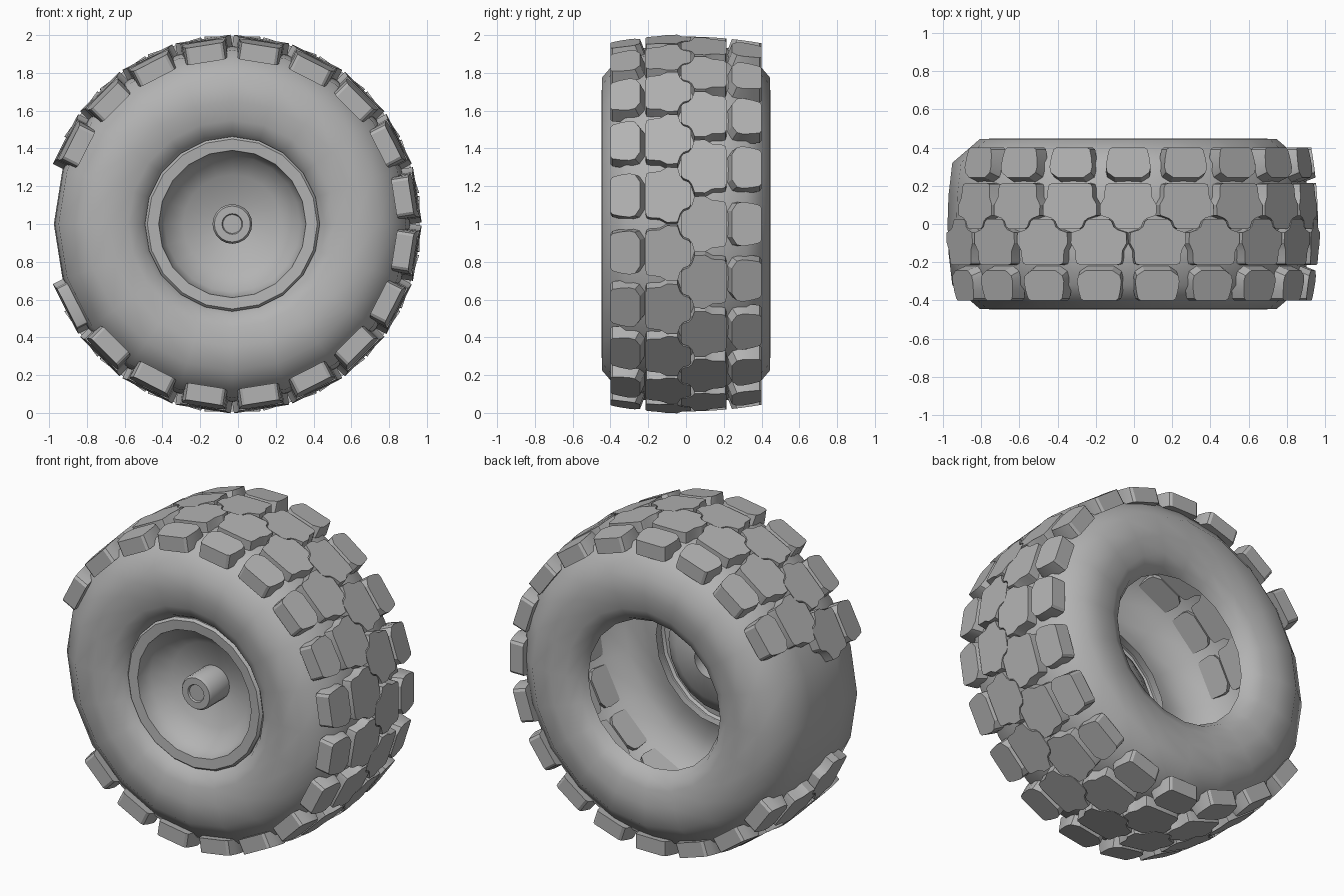
import bpy, bmesh, math
from mathutils import Vector

if "Cube" in bpy.data.objects:
    bpy.data.objects.remove(bpy.data.objects["Cube"], do_unlink=True)

CENTRE = Vector((-0.03, 0, 1.0))
STEP = 18  # degrees between lugs and between lathe segments

grey = bpy.data.materials.new("rubber_grey")
grey.use_nodes = True
grey.diffuse_color = (0.45, 0.45, 0.45, 1)
grey.node_tree.nodes["Principled BSDF"].inputs["Base Color"].default_value = (0.45, 0.45, 0.45, 1)


def finish(name, bm, angle):
    bmesh.ops.remove_doubles(bm, verts=bm.verts, dist=0.0002)
    bmesh.ops.recalc_face_normals(bm, faces=bm.faces)
    mesh = bpy.data.meshes.new(name)
    bm.to_mesh(mesh)
    bm.free()
    mesh.materials.append(grey)
    ob = bpy.data.objects.new(name, mesh)
    ob.location = CENTRE
    bpy.context.collection.objects.link(ob)
    bpy.ops.object.select_all(action="DESELECT")
    ob.select_set(True)
    bpy.context.view_layer.objects.active = ob
    bpy.ops.object.shade_smooth_by_angle(angle=math.radians(angle))
    return ob


def polar(deg, r, t, y):
    """Point at radius r on the ray at deg, moved t along the tangent."""
    a = math.radians(deg)
    c, s = math.cos(a), math.sin(a)
    return Vector((r * c - t * s, y, r * s + t * c))


def lathe(name, profile, angle):
    bm = bmesh.new()
    rings = [[bm.verts.new(polar(k * STEP, r, 0, y)) for r, y in profile]
             for k in range(360 // STEP)]
    for k, ring in enumerate(rings):
        prev = rings[k - 1]
        for i in range(len(profile) - 1):
            bm.faces.new((prev[i], prev[i + 1], ring[i + 1], ring[i]))
    return finish(name, bm, angle)


def crown(y):
    """Outer radius of the tread across its width."""
    return 0.992 - 0.22 * y * y


def lug_row(name, half, side, first, count, depth, flare):
    """Row of lugs from half an outline, mirrored along the tangent."""
    outline = half + [(-t, y) for t, y in reversed(half)]
    inner_y = min(y for t, y in half)
    bm = bmesh.new()
    for k in range(count):
        deg = first - STEP * k
        top, base = [], []
        for t, y in outline:
            top.append(bm.verts.new(polar(deg, crown(y), t, y * side)))
            lean = flare if y < inner_y + 0.07 else 0
            base.append(bm.verts.new(polar(deg, crown(y) - depth, t, (y - lean) * side)))
        bm.faces.new(top)
        bm.faces.new(base)
        n = len(top)
        for i in range(n):
            j = (i + 1) % n
            bm.faces.new((top[i], top[j], base[j], base[i]))
    return finish(name, bm, 30)


# Tyre: half section from bead to crown, mirrored to the other side
half_section = [(0.455, 0.35), (0.485, 0.40), (0.55, 0.435), (0.65, 0.447),
                (0.775, 0.445), (0.92, 0.32), (0.94, 0.15)]
section = ([(r, -y) for r, y in half_section] + [(0.945, 0)]
           + list(reversed(half_section)))
lathe("tyre", section, 70)

# Wheel rim: lip, concave dish and protruding hub
lathe("wheel_rim", [
    (0.455, -0.31), (0.463, -0.375), (0.45, -0.39), (0.39, -0.385), (0.385, -0.36),
    (0.36, -0.30), (0.26, -0.23), (0.105, -0.19), (0.105, -0.355), (0.095, -0.37),
    (0.055, -0.37), (0.05, -0.36), (0, -0.36)], 35)

# Tread lugs: blunt shoulder blocks and interlocking centre blocks
shoulder = [(0.085, 0.4), (0.1, 0.39), (0.11, 0.35), (0.117, 0.3), (0.11, 0.27), (0.07, 0.243)]
centre = [(0.09, 0.215), (0.115, 0.208), (0.122, 0.19), (0.125, 0.14), (0.148, 0.1),
          (0.146, 0.045), (0.1, 0.03), (0.08, 0.015), (0.068, -0.015), (0.05, -0.027)]
lug_row("front_shoulder_lugs", shoulder, -1, 153, 17, 0.09, 0.035)
lug_row("front_centre_lugs", centre, -1, 153, 18, 0.075, 0)
lug_row("back_centre_lugs", centre, 1, 144, 17, 0.075, 0)
lug_row("back_shoulder_lugs", shoulder, 1, 144, 17, 0.09, 0.035)
